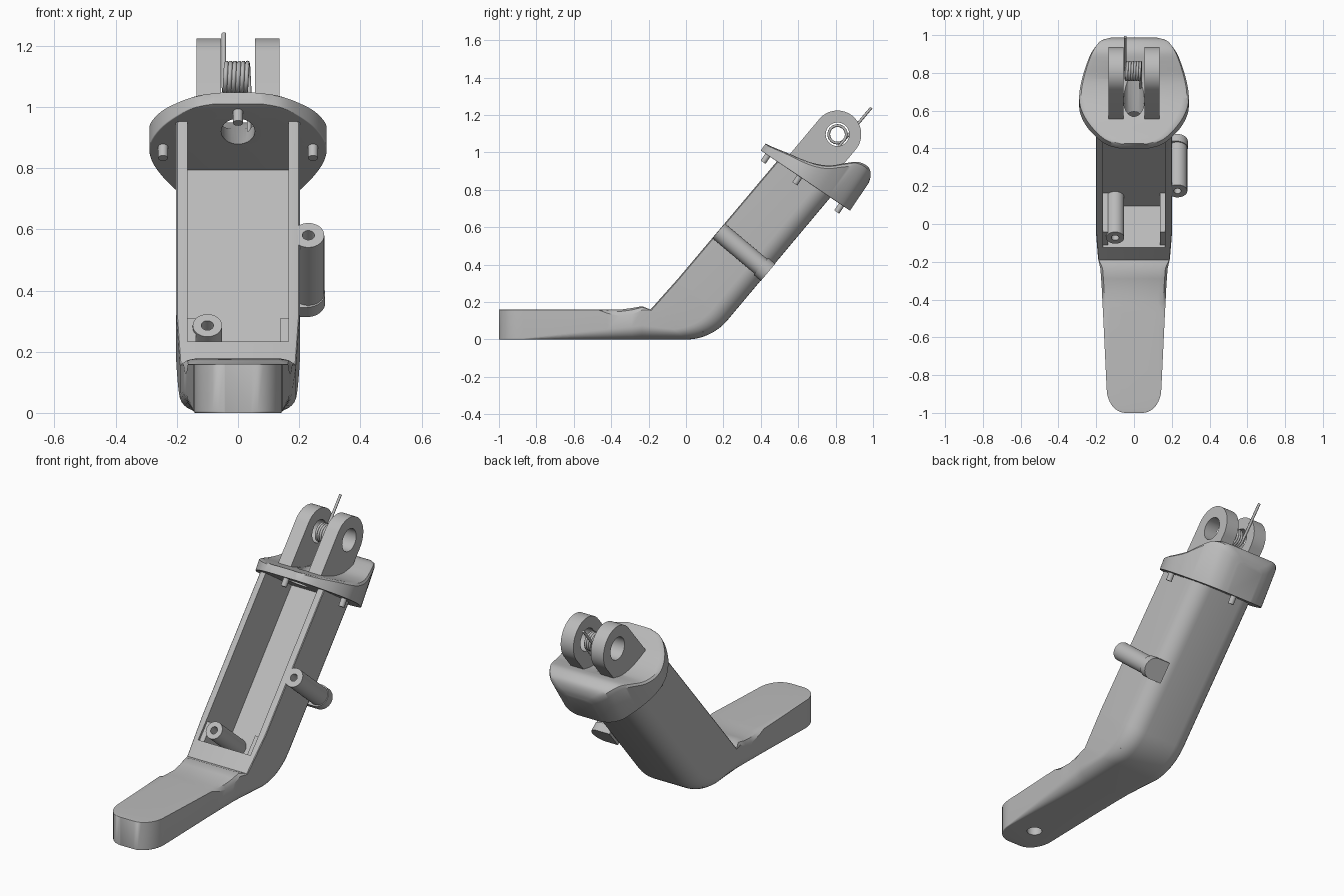
import bpy, bmesh, math
from mathutils import Vector as V

if "Cube" in bpy.data.objects:
    bpy.data.objects.remove(bpy.data.objects["Cube"], do_unlink=True)

grey = bpy.data.materials.new("plain_grey")
grey.use_nodes = True
COLOUR = (0.5, 0.5, 0.5, 1)
grey.diffuse_color = COLOUR
grey.node_tree.nodes["Principled BSDF"].inputs["Base Color"].default_value = COLOUR

# Arm frame: U runs up the arm, F points out of its open front
ANG = math.radians(50)
U = V((0, math.cos(ANG), math.sin(ANG)))
F = V((0, -math.sin(ANG), math.cos(ANG)))
P0 = V((0, -0.12, 0.23))          # lower lip of the channel
# Flange frame: W runs front to back, N is its normal
TILT = math.radians(34)
W = V((0, math.cos(TILT), -math.sin(TILT)))
N = V((0, math.sin(TILT), math.cos(TILT)))
FL = V((0, 0.40, 1.01))
X = V((1, 0, 0))


def arm(x, s, v):
    return P0 + X * x + U * s + F * v


def plate(x, a, h):
    return FL + X * x + W * a + N * h


def finish(name, bm):
    bmesh.ops.recalc_face_normals(bm, faces=bm.faces)
    me = bpy.data.meshes.new(name)
    bm.to_mesh(me)
    bm.free()
    me.materials.append(grey)
    ob = bpy.data.objects.new(name, me)
    bpy.context.collection.objects.link(ob)
    return ob


def activate(ob):
    bpy.ops.object.select_all(action='DESELECT')
    ob.select_set(True)
    bpy.context.view_layer.objects.active = ob


def smooth(ob, angle=32):
    activate(ob)
    bpy.ops.object.shade_smooth_by_angle(angle=math.radians(angle))


def boolean(ob, other, operation='DIFFERENCE'):
    other.hide_render = True
    m = ob.modifiers.new("cut", 'BOOLEAN')
    m.operation, m.object, m.solver = operation, other, 'EXACT'
    activate(ob)
    bpy.ops.object.modifier_apply(modifier=m.name)
    bpy.data.objects.remove(other, do_unlink=True)


def skin(name, rings):
    """Join equal rings of points into a capped solid."""
    bm = bmesh.new()
    loops = [[bm.verts.new(p) for p in ring] for ring in rings]
    n = len(loops[0])
    for a, b in zip(loops, loops[1:]):
        for i in range(n):
            j = (i + 1) % n
            bm.faces.new((a[i], a[j], b[j], b[i]))
    bm.faces.new(loops[0])
    bm.faces.new(loops[-1])
    return finish(name, bm)


def section(bottom, top, w, r, c, inset=0.04):
    """Block section: bottom corners of radius r, top corners lowered by c."""
    e = (top - bottom).normalized()
    h = (top - bottom).length
    half = [(w - r + r * math.sin(t), r - r * math.cos(t))
            for t in (math.pi / 2 * i / 8 for i in range(9))]
    half += [(w, h - c), (w - inset * 0.3, h - c * 0.3), (w - inset, h)]
    pts = half + [(-x, t) for x, t in reversed(half)]
    return [bottom + X * x + e * t for x, t in pts]


def rod(name, p, q, r, sides=40):
    d = (q - p).normalized()
    side = d.orthogonal().normalized()
    other = d.cross(side)
    ring = [side * (r * math.cos(2 * math.pi * i / sides)) +
            other * (r * math.sin(2 * math.pi * i / sides)) for i in range(sides)]
    return skin(name, [[p + o for o in ring], [q + o for o in ring]])


def prism(name, pts, x0, x1):
    return skin(name, [[p + X * x for p in pts] for x in (x0, x1)])


def block(name, x0, x1, s0, s1, v0, v1):
    return prism(name, [arm(0, s0, v0), arm(0, s1, v0), arm(0, s1, v1), arm(0, s0, v1)], x0, x1)


def spline(rows, steps=4):
    out = []
    for i in range(len(rows) - 1):
        a, b, c, d = (rows[min(max(i + k, 0), len(rows) - 1)] for k in (-1, 0, 1, 2))
        for k in range(steps):
            t = k / steps
            out.append([0.5 * (2 * q + (r - p) * t + (2 * p - 5 * q + 4 * r - s) * t * t
                               + (3 * q - p - 3 * r + s) * t ** 3)
                        for p, q, r, s in zip(a, b, c, d)])
    return out + [rows[-1]]


# Foot and arm: one loft running along the foot, round the heel and up
rings = []
for i in range(9):                                  # rounded toe
    t = math.pi / 2 * i / 8
    y = -0.87 - 0.13 * math.cos(t)
    rings.append(section(V((0, y, 0)), V((0, y, 0.16)), 0.045 + 0.1 * math.sin(t), 0.006, 0.001, 0.01))
for y, z, w, r, c in [(-0.47, .16, .164, .05, .001), (-0.42, .16, .167, .055, .02),
                      (-0.35, .16, .17, .062, .034), (-0.29, .168, .174, .068, .034),
                      (-0.235, .178, .178, .075, .02)]:
    rings.append(section(V((0, y, 0)), V((0, y, z)), w, r, c))
for i in range(11):                                 # heel
    k = i / 10
    t = ANG * k
    low = V((0, 0.29 * math.sin(t), 0.29 - 0.29 * math.cos(t)))
    high = V((0, -0.19, 0.16)).lerp(V((0, -0.042, 0.326)), k)
    rings.append(section(low, high, 0.19 + 0.012 * k, 0.085 + 0.015 * k, 0.006, 0.012))
rings.append(section(V((0, 0.785, 0.775)), V((0, 0.496, 0.964)), 0.202, 0.1, 0.006, 0.012))
body = skin("arm_and_foot", rings)
boolean(body, prism("channel_cutter", [arm(0, 0, 0.2), arm(0, 0, -0.28),
                                       arm(0, 1.2, -0.28), arm(0, 1.2, 0.2)], -0.165, 0.165))
boolean(body, rod("foot_hole_cutter", V((0, -0.83, -0.1)), V((0, -0.83, 0.1)), 0.04))
smooth(body)

# Thicker wall pads at the lower end of the channel
for side, label in ((1, "left"), (-1, "right")):
    x0, x1 = sorted((side * 0.137, side * 0.17))
    block(label + "_channel_pad", x0, x1, -0.01, 0.11, -0.285, -0.01)

# Screw posts, inside the channel and on the left side
for name, x, s, depth, r in (("inner_post", -0.1, 0.073, 0.29, 0.048),
                             ("side_post", 0.23, 0.458, 0.34, 0.052)):
    post = rod(name, arm(x, s, 0), arm(x, s, -depth), r)
    boolean(post, rod("post_cutter", arm(x, s, 0.1), arm(x, s, -0.15), 0.02, 24))
    smooth(post)
smooth(rod("side_post_foot", arm(0.225, 0.458, -0.295), arm(0.225, 0.458, -0.345), 0.06))
block("side_post_web", 0.15, 0.225, 0.398, 0.518, -0.345, -0.295)

# Flange: flat underside, raised and dished at the back
stations = spline([  # distance back, half width, height, edge drop
    (0, .08, .045, .006), (.02, .14, .048, .006), (.06, .19, .055, .006),
    (.13, .246, .07, .008), (.21, .282, .085, .012), (.28, .29, .105, .016),
    (.35, .278, .14, .02), (.41, .255, .195, .025), (.46, .23, .238, .03),
    (.51, .2, .25, .035), (.54, .172, .242, .04), (.563, .13, .215, .03), (.575, .08, .18, .02)])
flange = skin("flange", [section(plate(0, a, 0), plate(0, a, h), w, 0.004, c, 0.035)
                         for a, w, h, c in stations])
bore = V((0, 0.97, 0.24))
hole = V((0, 0.533, 0.92))
boolean(flange, rod("bore_cutter", hole - bore * 0.2, hole + bore * 0.5, 0.055))
smooth(flange)

# Locating pegs under the flange
for name, x, a in (("front_peg", 0, 0.045), ("left_peg", 0.245, 0.25),
                   ("right_peg", -0.245, 0.25), ("back_peg", 0, 0.52)):
    smooth(rod(name, plate(x, a, 0.02), plate(x, a, -0.045), 0.016, 20))

# Hinge lugs with a through hole
PIV = V((0, 0.81, 1.097))
R = 0.127
outline = [PIV + F * (R * math.cos(math.pi * i / 32)) + U * (R * math.sin(math.pi * i / 32))
           for i in range(33)]
outline += [PIV - F * R - U * 0.25, PIV + F * R - U * 0.25]
for name, x0 in (("left_lug", 0.055), ("right_lug", -0.135)):
    lug = prism(name, outline, x0, x0 + 0.08)
    boolean(lug, rod("pivot_cutter", PIV - X, PIV + X, 0.063, 48))
    smooth(lug)

# Torsion spring: tail, coil, tail
coil_r, turns = 0.047, 6
path = [PIV - F * coil_r + U * 0.225 - X * 0.046]
for i in range(turns * 20 + 1):
    t = 2 * math.pi * i / 20
    path.append(PIV - F * (coil_r * math.cos(t)) - U * (coil_r * math.sin(t))
                + X * (-0.046 + 0.082 * i / (turns * 20)))
path.append(PIV - F * coil_r - U * 0.26 + X * 0.036)
cu = bpy.data.curves.new("spring", 'CURVE')
cu.dimensions = '3D'
cu.bevel_depth, cu.bevel_resolution, cu.use_fill_caps = 0.0075, 2, True
line = cu.splines.new('POLY')
line.points.add(len(path) - 1)
for pt, p in zip(line.points, path):
    pt.co = (*p, 1)
cu.materials.append(grey)
spring = bpy.data.objects.new("spring", cu)
bpy.context.collection.objects.link(spring)
activate(spring)
bpy.ops.object.convert(target='MESH')
smooth(bpy.context.object, 60)
